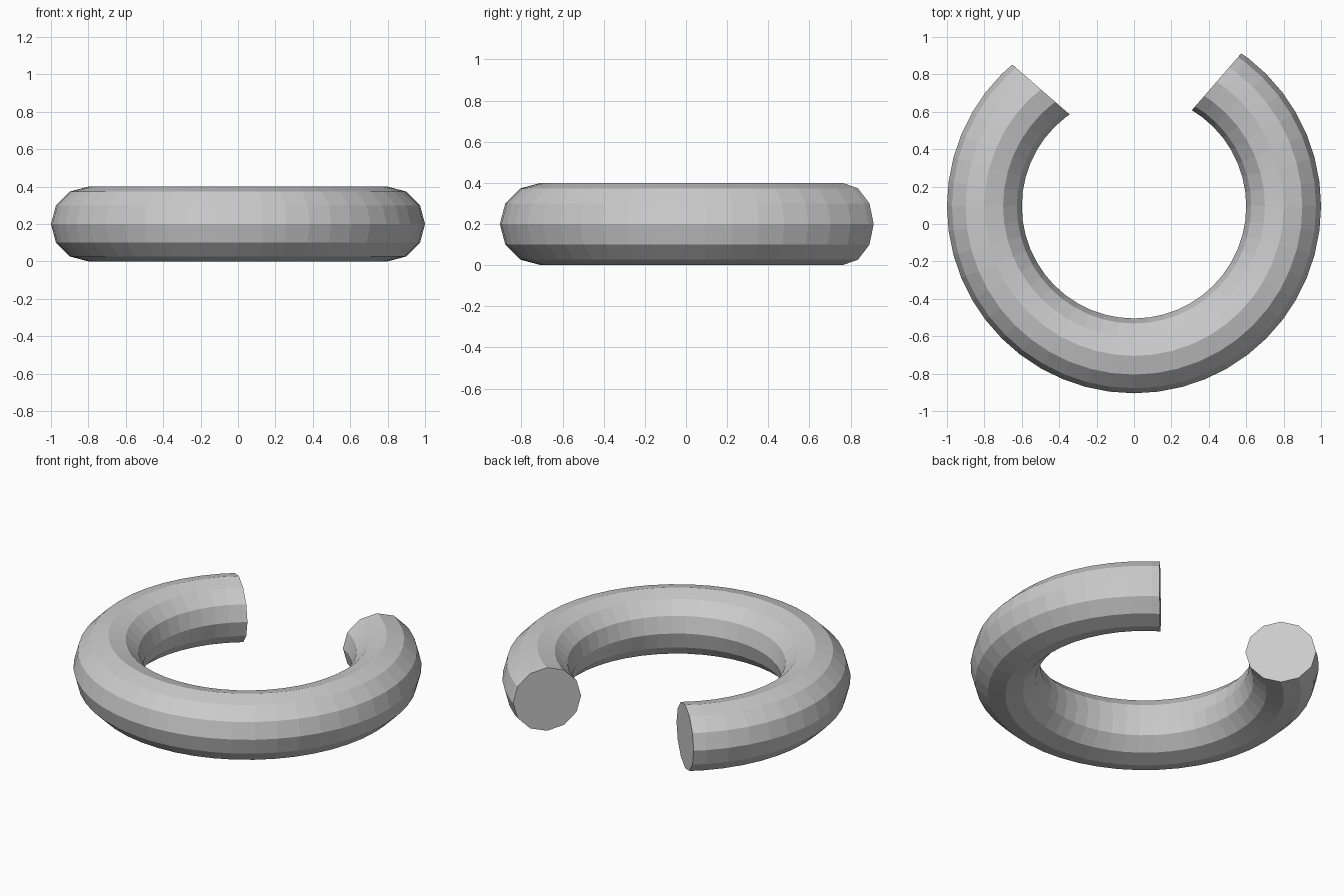
import bpy
from math import radians
from mathutils import Vector, Matrix

if "Cube" in bpy.data.objects:
    bpy.data.objects.remove(bpy.data.objects["Cube"])

# Faceted ring, lying flat
bpy.ops.mesh.primitive_torus_add(major_radius=0.8, minor_radius=0.2,
                                 major_segments=48, minor_segments=12,
                                 location=(0, -(-0.095), 0.2))
ring = bpy.context.object
ring.name = "open_ring"

# Square block turned on its corner cuts the gap at the back
apex, turn, side = Vector((0.017, 0.272, 0.2)), radians(49), 1.5
centre = apex + Matrix.Rotation(turn, 3, 'Z') @ Vector((side / 2, side / 2, 0))
bpy.ops.mesh.primitive_cube_add(size=side, location=centre, rotation=(0, 0, turn))
cutter = bpy.context.object
cutter.name = "gap_cutter"
cutter.hide_render = True

gap = ring.modifiers.new("gap", 'BOOLEAN')
gap.operation = 'DIFFERENCE'
gap.solver = 'EXACT'
gap.object = cutter

# Bake the cut and drop the helper
bpy.context.view_layer.objects.active = ring
bpy.ops.object.modifier_apply(modifier=gap.name)
bpy.data.objects.remove(cutter)
